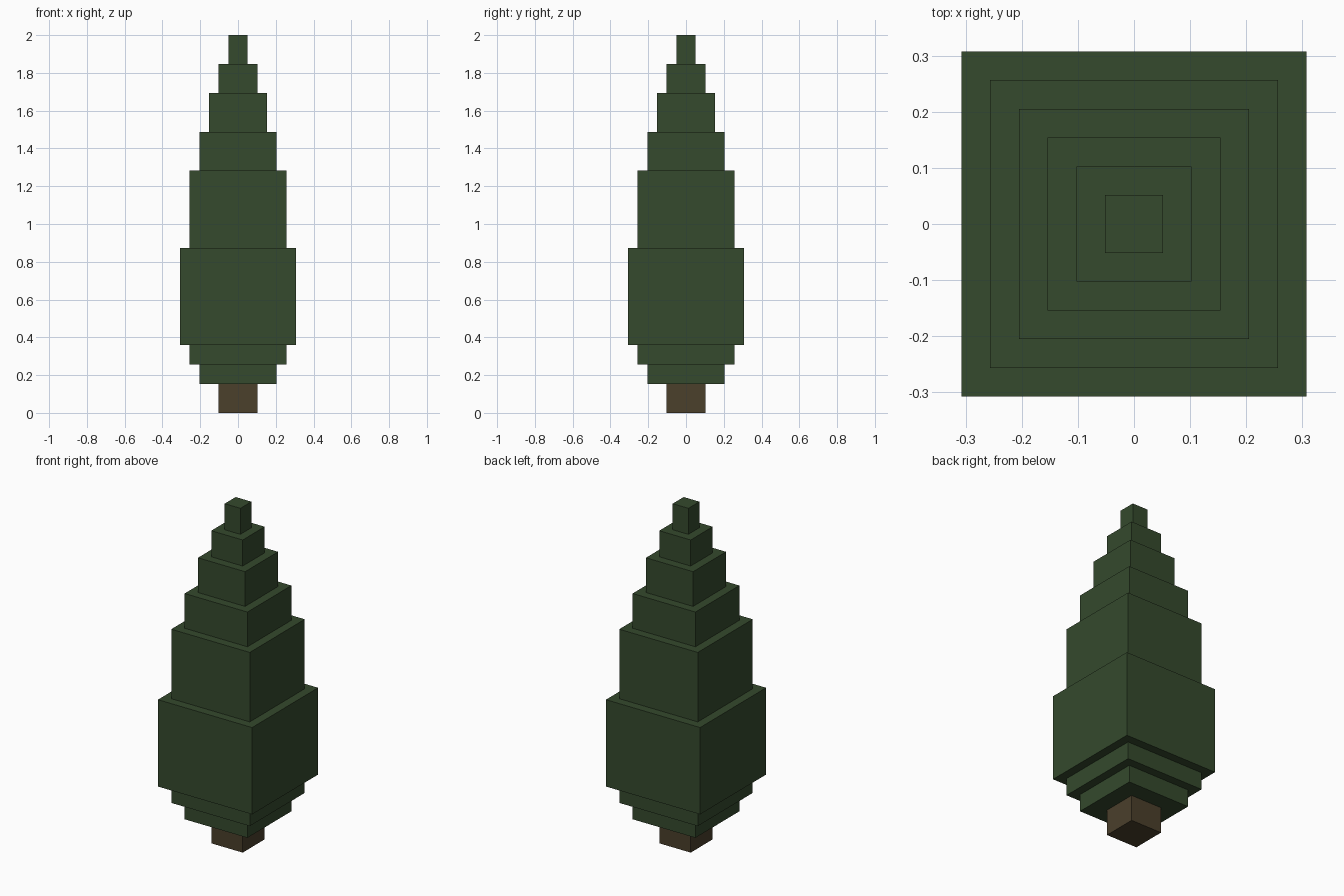
import bpy
import bmesh

if "Cube" in bpy.data.objects:
    bpy.data.objects.remove(bpy.data.objects["Cube"])

U = 2 / 39  # one block unit; the tree is 39 units tall


def material(name, color):
    mat = bpy.data.materials.new(name)
    mat.diffuse_color = (*color, 1)
    mat.use_nodes = True
    mat.node_tree.nodes["Principled BSDF"].inputs["Base Color"].default_value = mat.diffuse_color
    return mat


def stepped_tower(name, tiers, mat):
    """Closed square tower from (half width, bottom, top) tiers, in units."""
    bm = bmesh.new()
    rings = []
    for half, bottom, top in tiers:
        for z in (bottom, top):
            rings.append([bm.verts.new((sx * half * U, sy * half * U, z * U))
                          for sx, sy in ((-1, -1), (1, -1), (1, 1), (-1, 1))])
    # Walls and the flat ledges between tiers
    for low, high in zip(rings, rings[1:]):
        for i in range(4):
            j = (i + 1) % 4
            bm.faces.new((low[i], low[j], high[j], high[i]))
    # Bottom and top caps
    bm.faces.new(rings[0][::-1])
    bm.faces.new(rings[-1])
    bmesh.ops.recalc_face_normals(bm, faces=bm.faces[:])
    mesh = bpy.data.meshes.new(name)
    bm.to_mesh(mesh)
    bm.free()
    mesh.materials.append(mat)
    obj = bpy.data.objects.new(name, mesh)
    bpy.context.collection.objects.link(obj)
    return obj


bark = material("brown bark", (0.069, 0.050, 0.024))
leaves = material("dark green leaves", (0.035, 0.067, 0.026))

# Trunk
stepped_tower("trunk", [(2, 0, 3)], bark)

# Foliage: widens for two short steps, then narrows to the tip
halves = (4, 5, 6, 5, 4, 3, 2, 1)
levels = (3, 5, 7, 17, 25, 29, 33, 36, 39)
stepped_tower("foliage", list(zip(halves, levels, levels[1:])), leaves)
